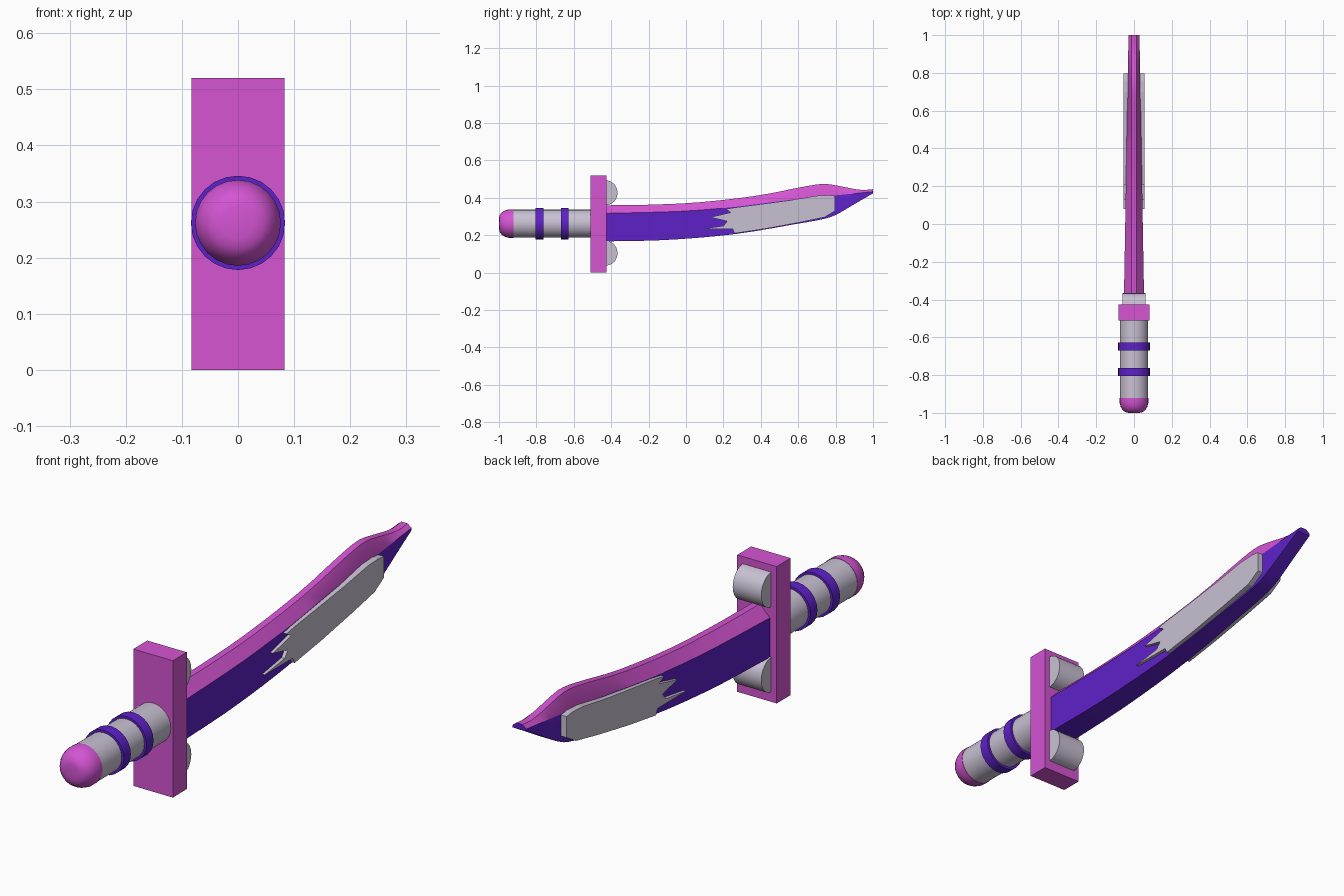
import bpy, bmesh, math

if "Cube" in bpy.data.objects:
    bpy.data.objects.remove(bpy.data.objects["Cube"])

def material(name, rgb):
    m = bpy.data.materials.new(name)
    m.diffuse_color = (*rgb, 1)
    m.use_nodes = True
    m.node_tree.nodes["Principled BSDF"].inputs["Base Color"].default_value = m.diffuse_color
    return m

PINK = material("pink", (0.66, 0.09, 0.65))
PURPLE = material("violet", (0.11, 0.015, 0.58))
GREY = material("pale grey", (0.58, 0.53, 0.65))
AXIS_Z = 0.262  # height of the grip axis

def finish(bm, name, mats, smooth=None):
    bmesh.ops.recalc_face_normals(bm, faces=bm.faces)
    me = bpy.data.meshes.new(name)
    bm.to_mesh(me)
    bm.free()
    for m in mats:
        me.materials.append(m)
    ob = bpy.data.objects.new(name, me)
    bpy.context.collection.objects.link(ob)
    if smooth:
        bpy.ops.object.select_all(action='DESELECT')
        ob.select_set(True)
        bpy.context.view_layer.objects.active = ob
        bpy.ops.object.shade_smooth_by_angle(angle=math.radians(smooth))
    return ob

def loft(bm, rings):
    """Skin equal-sized rings of points and cap both ends."""
    rows = [[bm.verts.new(p) for p in r] for r in rings]
    n = len(rows[0])
    for a, b in zip(rows, rows[1:]):
        for i in range(n):
            bm.faces.new((a[i], a[(i + 1) % n], b[(i + 1) % n], b[i]))
    bm.faces.new(rows[0])
    bm.faces.new(rows[-1])

def lathe(name, profile, mat, sides=24):
    """Turn (y, radius) pairs about the grip axis."""
    bm = bmesh.new()
    ang = [2 * math.pi * i / sides for i in range(sides)]
    loft(bm, [[(r * math.sin(a), y, AXIS_Z + r * math.cos(a)) for a in ang] for y, r in profile])
    return finish(bm, name, [mat], 35)

def prism(name, outline, half, mat, smooth=None):
    """Extrude a (y, z) outline symmetrically across x."""
    bm = bmesh.new()
    loft(bm, [[(x, y, z) for y, z in outline] for x in (-half, half)])
    return finish(bm, name, [mat], smooth)

def sample(points, y):
    """Smooth (Hermite) interpolation of (y, z) points, clamped to their range."""
    y = min(max(y, points[0][0]), points[-1][0])
    k = max(i for i in range(len(points) - 1) if points[i][0] <= y)
    (y0, z0), (y1, z1) = points[k], points[k + 1]
    def slope(i):
        a, b = points[max(i - 1, 0)], points[min(i + 1, len(points) - 1)]
        return (b[1] - a[1]) / (b[0] - a[0])
    h = y1 - y0
    t = (y - y0) / h
    return ((2*t**3 - 3*t**2 + 1) * z0 + (t**3 - 2*t**2 + t) * h * slope(k)
            + (3*t**2 - 2*t**3) * z1 + (t**3 - t**2) * h * slope(k + 1))

# Grip, bands and rounded pommel
lathe("grip", [(-0.93, 0.075), (-0.49, 0.075)], GREY)
for i, y in enumerate((-0.784, -0.648)):
    lathe(f"grip_band_{i + 1}", [(y - 0.021, 0.084), (y + 0.021, 0.084)], PURPLE)
lathe("pommel", [(-1, 0.028), (-0.996, 0.046), (-0.985, 0.060), (-0.968, 0.070),
                 (-0.947, 0.0765), (-0.922, 0.0765)], PINK)

# Cross guard with a half-round stud above and below the blade
prism("guard", [(-0.51, 0), (-0.426, 0), (-0.426, 0.52), (-0.51, 0.52)], 0.083, PINK)
for name, zc in (("upper_stud", 0.427), ("lower_stud", 0.104)):
    arc = [math.pi * (i / 12 - 0.5) for i in range(13)]
    prism(name, [(-0.428 + 0.062 * math.cos(a), zc + 0.066 * math.sin(a)) for a in arc],
          0.06, GREY, 35)

# Curved blade: violet sides and belly, pink bevelled back
TOP = [(-0.43, 0.360), (-0.2, 0.363), (0.07, 0.376), (0.39, 0.413), (0.6, 0.454), (0.69, 0.47),
       (0.75, 0.474), (0.82, 0.463), (0.9, 0.447), (0.95, 0.441), (1, 0.446)]
SEAM = [(-0.43, 0.317), (-0.03, 0.328), (0.26, 0.351), (0.55, 0.388), (0.8, 0.413), (1, 0.433)]
BELLY = [(-0.43, 0.167), (-0.1, 0.175), (0.26, 0.206), (0.6, 0.262), (0.74, 0.288),
         (0.8, 0.308), (0.9, 0.366), (1, 0.424)]
ys = [-0.43 + 0.1 * i for i in range(11)] + [0.64, 0.69, 0.72, 0.75, 0.78, 0.82, 0.86, 0.9, 0.95, 1]
rings = []
for y in ys:
    w = 0.054 - 0.025 * (y + 0.43) / 1.43
    ridge = 0.013
    b, s, t = (sample(c, y) for c in (BELLY, SEAM, TOP))
    rings.append([(-w, y, b), (-w, y, s), (-ridge, y, t), (ridge, y, t), (w, y, s), (w, y, b)])
bm = bmesh.new()
loft(bm, rings)
for f in bm.faces:
    above = all(v.co.z >= sample(SEAM, v.co.y) - 1e-4 for v in f.verts)
    f.material_index = 1 if above else 0
finish(bm, "blade", [PURPLE, PINK], 25)

# Jagged pale plate showing on both cheeks of the blade
edge = [(0.26, 0.348), (0.4, 0.366), (0.55, 0.386), (0.7, 0.411), (0.76, 0.414), (0.797, 0.41),
        (0.797, 0.33), (0.74, 0.296), (0.6, 0.267), (0.42, 0.234), (0.26, 0.21), (0.25, 0.232),
        (0.08, 0.233), (0.2, 0.25), (0.22, 0.275), (0.13, 0.296), (0.24, 0.322), (0.21, 0.339)]
prism("cheek_plate", edge, 0.056, GREY)
